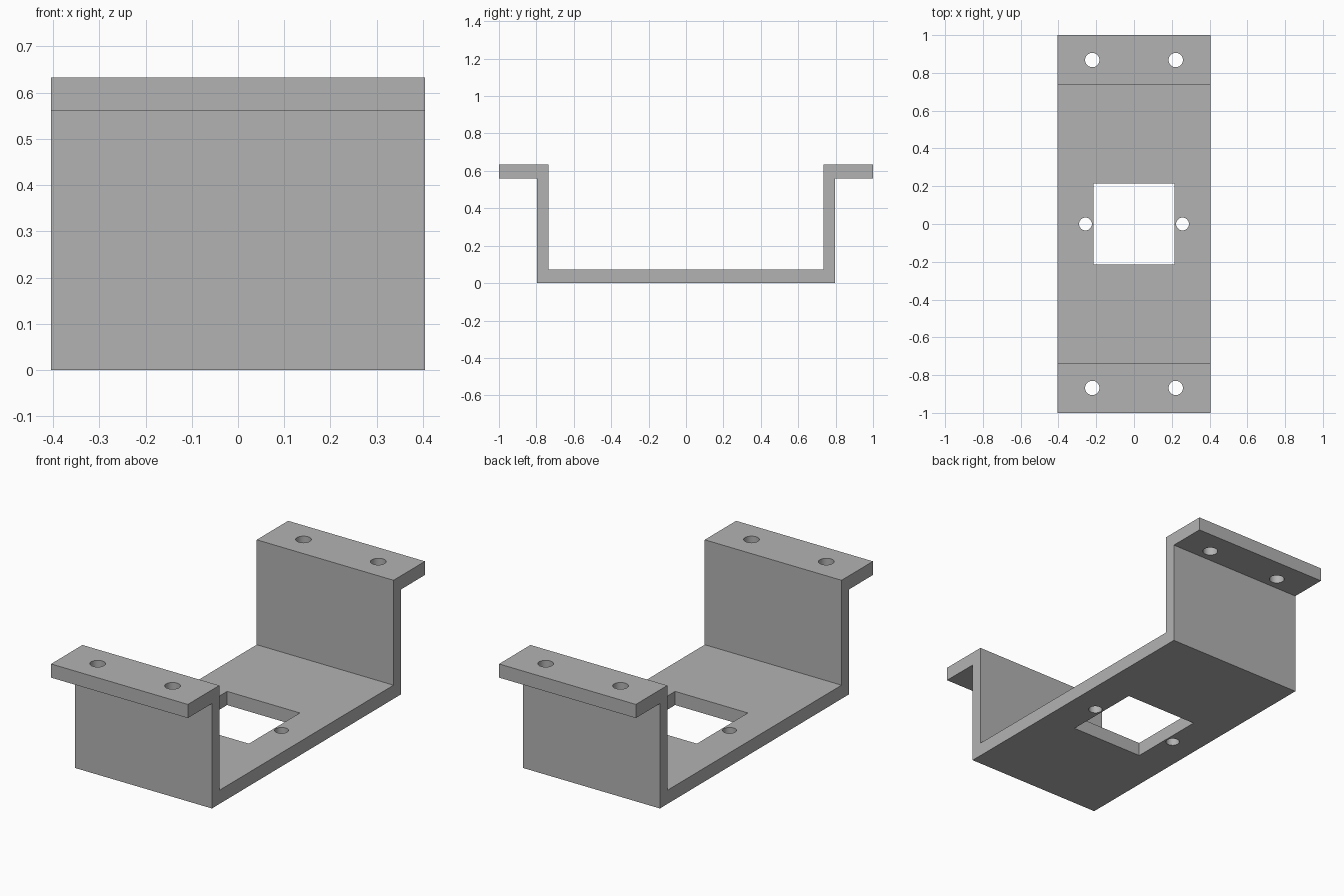
import bpy
import bmesh
from mathutils import Matrix

default = bpy.data.objects.get("Cube")
if default:
    bpy.data.objects.remove(default, do_unlink=True)

HALF_WIDTH = 0.404
THICK = 0.073
HEIGHT = 0.633
WALL_OUT, WALL_IN = 0.797, 0.735

grey = bpy.data.materials.new("plain grey")
grey.use_nodes = True
grey.diffuse_color = (0.45, 0.45, 0.45, 1)
grey.node_tree.nodes["Principled BSDF"].inputs["Base Color"].default_value = grey.diffuse_color


def add_object(name, bm):
    bmesh.ops.recalc_face_normals(bm, faces=bm.faces)
    mesh = bpy.data.meshes.new(name)
    bm.to_mesh(mesh)
    bm.free()
    mesh.materials.append(grey)
    obj = bpy.data.objects.new(name, mesh)
    bpy.context.collection.objects.link(obj)
    return obj


# Bracket: hat-shaped strip profile swept across the width
half = [(WALL_OUT, 0), (WALL_OUT, HEIGHT - THICK), (1, HEIGHT - THICK),
        (1, HEIGHT), (WALL_IN, HEIGHT), (WALL_IN, THICK)]
profile = half + [(-y, z) for y, z in reversed(half)]
bm = bmesh.new()
face = bm.faces.new([bm.verts.new((-HALF_WIDTH, y, z)) for y, z in profile])
swept = bmesh.ops.extrude_face_region(bm, geom=[face])["geom"]
bmesh.ops.translate(bm, vec=(2 * HALF_WIDTH, 0, 0),
                    verts=[v for v in swept if isinstance(v, bmesh.types.BMVert)])
bracket = add_object("bracket", bm)

# Cutter: square window and round screw holes
bm = bmesh.new()
bmesh.ops.create_cube(bm, size=1, matrix=Matrix.Diagonal((0.43, 0.43, 0.5, 1)))


def add_hole(x, y, z, radius):
    bmesh.ops.create_cone(bm, cap_ends=True, segments=32, radius1=radius, radius2=radius,
                          depth=0.4, matrix=Matrix.Translation((x, y, z)))


for side in (-1, 1):
    add_hole(side * 0.257, 0, 0, 0.034)
    for end in (-1, 1):
        add_hole(side * 0.221, end * 0.868, HEIGHT, 0.038)
cutter = add_object("hole_cutter", bm)
cutter.hide_render = True

# Cut the openings, then discard the cutter
cut = bracket.modifiers.new("openings", "BOOLEAN")
cut.operation = "DIFFERENCE"
cut.solver = "EXACT"
cut.object = cutter
bpy.ops.object.select_all(action="DESELECT")
bracket.select_set(True)
bpy.context.view_layer.objects.active = bracket
bpy.ops.object.modifier_apply(modifier=cut.name)
bpy.data.objects.remove(cutter, do_unlink=True)
bpy.ops.object.shade_smooth_by_angle()
